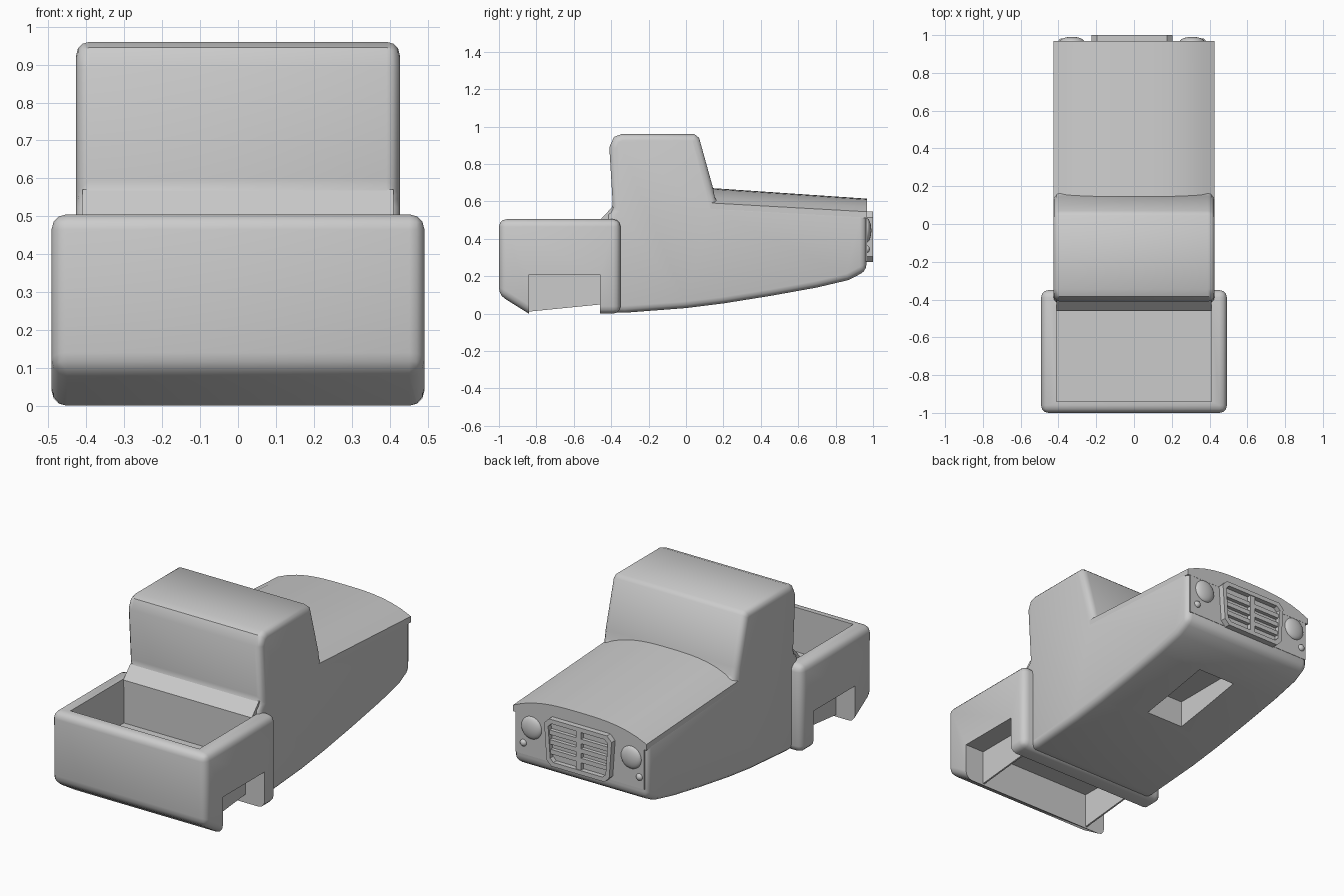
import bpy, bmesh, math

if "Cube" in bpy.data.objects:
    bpy.data.objects.remove(bpy.data.objects["Cube"])


def finish(ob, angle=35):
    bpy.ops.object.select_all(action='DESELECT')
    ob.select_set(True)
    bpy.context.view_layer.objects.active = ob
    bpy.ops.object.shade_smooth_by_angle(angle=math.radians(angle))


def prism(name, pts, axis, a, b, bevel=0.0, seg=3):
    """Extrude a 2D profile along 'X' (pts are y,z) or 'Y' (pts are x,z)."""
    put = (lambda p, t: (t, p[0], p[1])) if axis == 'X' else (lambda p, t: (p[0], t, p[1]))
    bm = bmesh.new()
    va = [bm.verts.new(put(p, a)) for p in pts]
    vb = [bm.verts.new(put(p, b)) for p in pts]
    n = len(pts)
    bm.faces.new(va)
    bm.faces.new(vb[::-1])
    for i in range(n):
        bm.faces.new((va[i], vb[i], vb[(i + 1) % n], va[(i + 1) % n]))
    bmesh.ops.recalc_face_normals(bm, faces=bm.faces)
    me = bpy.data.meshes.new(name)
    bm.to_mesh(me)
    bm.free()
    ob = bpy.data.objects.new(name, me)
    bpy.context.collection.objects.link(ob)
    if bevel:
        m = ob.modifiers.new('round', 'BEVEL')
        m.width, m.segments = bevel, seg
        m.limit_method, m.angle_limit = 'ANGLE', math.radians(48)
    return ob


def box(name, x0, x1, y0, y1, z0, z1, bevel=0.0):
    return prism(name, [(y0, z0), (y1, z0), (y1, z1), (y0, z1)], 'X', x0, x1, bevel, 2)


def cut(ob, cutter):
    """Boolean-subtract the cutter, apply all modifiers, discard the cutter."""
    cutter.hide_render = True
    m = ob.modifiers.new('cut', 'BOOLEAN')
    m.operation, m.solver, m.object = 'DIFFERENCE', 'EXACT', cutter
    bpy.context.view_layer.objects.active = ob
    for mod in list(ob.modifiers):
        bpy.ops.object.modifier_apply(modifier=mod.name)
    bpy.data.objects.remove(cutter)


# Cab and front body in one side profile, with a recess in the belly
body = prism('cab_body', [
    (-0.42, 0.01), (-0.33, 0.005), (0.0, 0.03), (0.2, 0.055), (0.45, 0.095), (0.7, 0.14),
    (0.87, 0.18), (0.965, 0.23), (0.965, 0.545), (0.16, 0.59), (0.145, 0.67), (0.07, 0.94),
    (0.045, 0.96), (-0.345, 0.96), (-0.385, 0.945), (-0.41, 0.89), (-0.39, 0.56),
    (-0.42, 0.53)], 'X', -0.427, 0.427, 0.035)
cut(body, box('belly_cutter', -0.12, 0.12, 0.26, 0.7, -0.2, 0.22))
finish(body, 40)

# Sloped fillet between cab back and bed
finish(prism('cab_back_fillet', [(-0.46, 0.46), (-0.46, 0.5), (-0.395, 0.57), (-0.36, 0.57),
                                 (-0.36, 0.46)], 'X', -0.41, 0.41))

# Arched hood, lofted between the windshield and the nose
bm = bmesh.new()
rings = []
for y, side, rise in ((0.13, 0.592, 0.08), (0.968, 0.545, 0.07)):
    sec = [(-0.426, side - 0.035)]
    for i in range(15):
        t = -1 + i / 7
        sec.append((0.426 * t, side + rise * (1 - abs(t) ** 3)))
    sec.append((0.426, side - 0.035))
    rings.append([bm.verts.new((x, y, z)) for x, z in sec])
r0, r1 = rings
for i in range(len(r0)):
    j = (i + 1) % len(r0)
    bm.faces.new((r0[i], r0[j], r1[j], r1[i]))
bm.faces.new(r0)
bm.faces.new(r1)
bmesh.ops.recalc_face_normals(bm, faces=bm.faces)
me = bpy.data.meshes.new('hood')
bm.to_mesh(me)
bm.free()
hood = bpy.data.objects.new('hood', me)
bpy.context.collection.objects.link(hood)
finish(hood)

# Flat nose panel flush with the hood edge
finish(box('nose_panel', -0.41, 0.41, 0.93, 0.967, 0.28, 0.55))

# Cargo bed: rounded block with open top and wheel notch
bed = prism('cargo_bed', [(-1, 0.1), (-0.84, 0), (-0.35, 0), (-0.35, 0.505), (-1, 0.505)],
            'X', -0.492, 0.492, 0.04)
cut(bed, box('bed_pit_cutter', -0.41, 0.41, -0.94, -0.455, 0.25, 0.8))
cut(bed, box('wheel_notch_cutter', -0.6, 0.6, -0.84, -0.46, -0.2, 0.21))
finish(bed)

# Inner walls of the wheel wells
for s, side in ((-1, 'left'), (1, 'right')):
    finish(prism('wheel_well_' + side, [(-0.85, 0.01), (-0.45, 0.05), (-0.45, 0.22), (-0.85, 0.22)],
                 'X', s * 0.36, s * 0.37))

# Grille: chamfered frame, opening, bars
CX = -0.01


def chamfered(w, z0, z1, c):
    v = w * 0.93   # slightly narrower at the bottom
    return [(CX - v + c, z0), (CX + v - c, z0), (CX + v, z0 + c), (CX + w, z1 - c),
            (CX + w - c, z1), (CX - w + c, z1), (CX - w, z1 - c), (CX - v, z0 + c)]


frame = prism('grille_frame', chamfered(0.215, 0.275, 0.545, 0.03), 'Y', 0.95, 1.0)
cut(frame, prism('grille_cutter', chamfered(0.19, 0.3, 0.52, 0.02), 'Y', 0.972, 1.1))
finish(frame)
finish(box('grille_centre_bar', CX - 0.016, CX + 0.016, 0.965, 0.996, 0.295, 0.525))
for i in range(3):
    z = 0.355 + i * 0.055
    finish(box('grille_bar_%d' % (i + 1), CX - 0.185, CX + 0.185, 0.965, 0.993,
               z - 0.013, z + 0.013))

# Headlights and small marker lamps
for s, side in ((-1, 'left'), (1, 'right')):
    for name, x, z, r, d in (('headlight', 0.318, 0.445, 0.065, 0.026),
                             ('marker_lamp', 0.37, 0.345, 0.02, 0.018)):
        bpy.ops.mesh.primitive_uv_sphere_add(segments=24, ring_count=12, radius=1,
                                             location=(CX + s * x, 0.965, z))
        lamp = bpy.context.object
        lamp.name = name + '_' + side
        lamp.scale = (r, d, r)
        finish(lamp)
